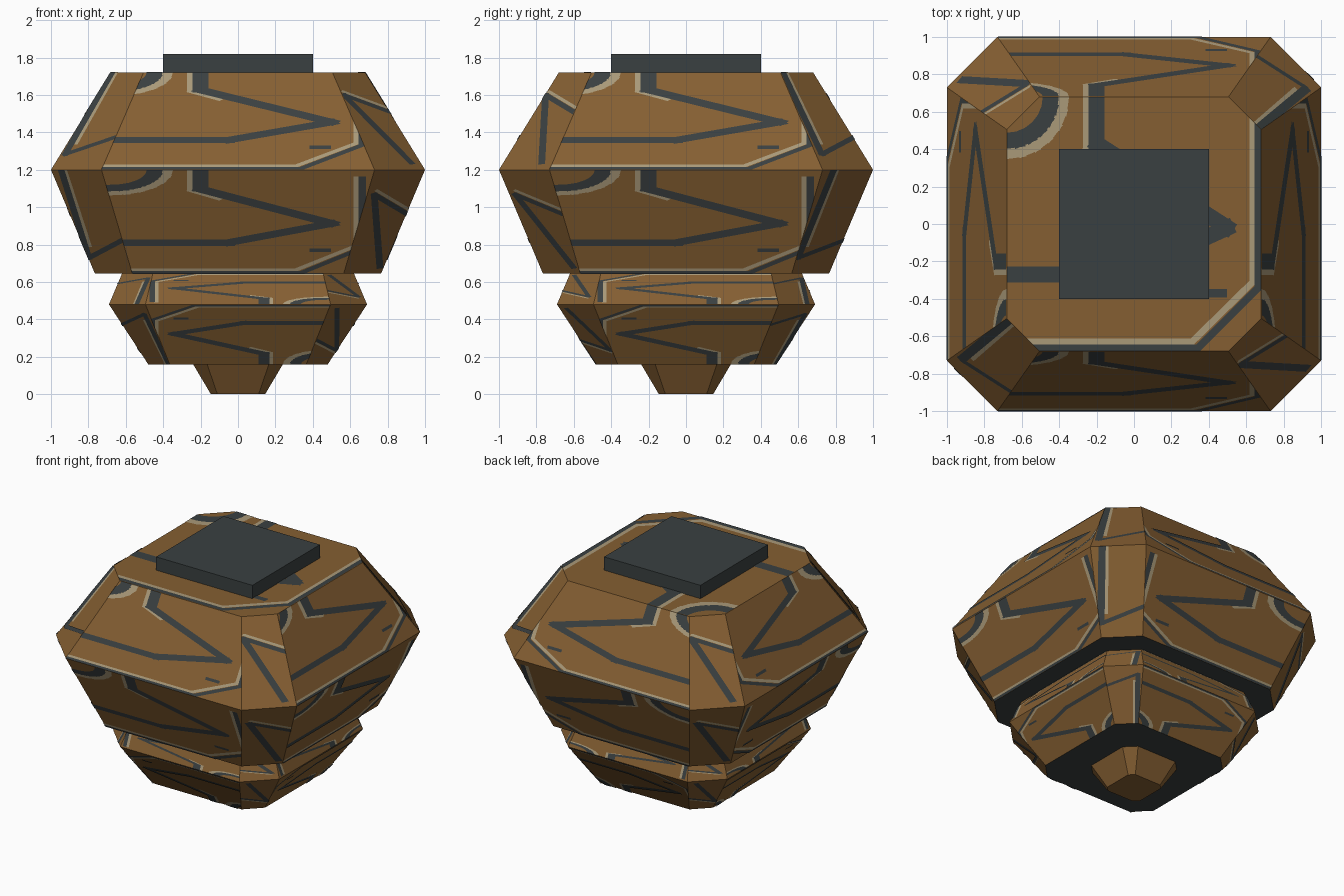
import bpy, bmesh, math
from mathutils import Vector

if "Cube" in bpy.data.objects:
    bpy.data.objects.remove(bpy.data.objects["Cube"])


def material(name, rgb):
    m = bpy.data.materials.new(name)
    m.diffuse_color = (*rgb, 1)
    m.use_nodes = True
    m.node_tree.nodes["Principled BSDF"].inputs["Base Color"].default_value = m.diffuse_color
    return m


BROWN = material("brown_wood", (0.235, 0.114, 0.032))
DARK = material("dark_slate", (0.042, 0.051, 0.053))
CREAM = material("cream_trim", (0.40, 0.32, 0.19))


def finish(name, bm, mats):
    me = bpy.data.meshes.new(name)
    bm.to_mesh(me)
    bm.free()
    for m in mats:
        me.materials.append(m)
    ob = bpy.data.objects.new(name, me)
    bpy.context.collection.objects.link(ob)


def octagon(h, i):
    return [(i, -h), (h, -i), (h, i), (i, h), (-i, h), (-h, i), (-h, -i), (-i, -h)]


def body(name, rings, dark_base):
    """Stack of chamfered-square rings (z, half width, half flat), top to bottom."""
    bm = bmesh.new()
    loops = [[bm.verts.new((x, y, z)) for x, y in octagon(h, i)] for z, h, i in rings]
    bm.faces.new(loops[0])
    for a, b in zip(loops, loops[1:]):
        for k in range(8):
            n = (k + 1) % 8
            bm.faces.new((a[k], b[k], b[n], a[n]))
    base = bm.faces.new(loops[-1][::-1])
    base.material_index = 1 if dark_base else 0
    bmesh.ops.recalc_face_normals(bm, faces=bm.faces)
    finish(name, bm, [BROWN, DARK])


UPPER = [(1.72, 0.68, 0.505), (1.2, 1.0, 0.73), (0.645, 0.765, 0.565)]
LOWER = [(0.645, 0.62, 0.455), (0.48, 0.69, 0.495), (0.16, 0.48, 0.365)]
FOOT = [(0.16, 0.24, 0.165), (0.0, 0.145, 0.11)]
body("upper_body", UPPER, True)
body("lower_body", LOWER, True)
body("foot", FOOT, False)

# square cap
bm = bmesh.new()
bmesh.ops.create_cube(bm, size=1)
for v in bm.verts:
    v.co = (v.co.x * 0.8, v.co.y * 0.8, 1.77 + v.co.z * 0.1)
finish("top_cap", bm, [DARK])


# ---- inlay pattern, drawn on a 1.36 square (u across, q down) ----
def stripe(points, w):
    out = []
    for a, b in zip(points, points[1:]):
        a, b = Vector(a), Vector(b)
        d = (b - a).normalized()
        s = Vector((-d.y, d.x)) * w / 2
        d *= w * 0.4
        out.append([a - d + s, a - d - s, b + d - s, b + d + s])
    return out


def arc(r, w):
    pts = [(-0.68 + r * math.cos(t), r * math.sin(t))
           for t in (k * math.pi / 12 for k in range(7))]
    return stripe(pts, w)


dark_main = (stripe([(-0.2, -0.1), (-0.2, 0.25), (0.5, 0.7), (-0.05, 0.95), (-0.9, 0.95)], 0.085)
             + arc(0.235, 0.085)
             + stripe([(-0.9, 1.345), (0.34, 1.345), (0.665, 1.02), (0.665, 0.1)], 0.04)
             + stripe([(0.40, 1.05), (0.48, 1.05)], 0.045))
cream_main = (stripe([(-0.255, -0.1), (-0.255, 0.27), (-0.1, 0.38)], 0.035)
              + arc(0.305, 0.055)
              + stripe([(-0.9, 1.31), (0.31, 1.31), (0.635, 0.99), (0.635, 0.1)], 0.035))
# two variants for the chamfered corners
dark_corner = [stripe([(-0.11, 0.0), (-0.14, 1.15), (0.25, 0.85)], 0.05),
               stripe([(0.2, 0.6), (-0.13, 0.32), (0.11, 1.27)], 0.05)]
cream_corner = [stripe([(-0.08, 0.0), (-0.1, 1.0)], 0.025),
                stripe([(0.2, 0.54), (-0.12, 0.27)], 0.03)]


def clip(poly, planes):
    for a, b, c in planes:
        out = []
        for p, q in zip(poly, poly[1:] + poly[:1]):
            dp, dq = a * p.x + b * p.y - c, a * q.x + b * q.y - c
            if dp <= 0:
                out.append(p)
            if dp * dq < 0:
                out.append(p.lerp(q, dp / (dp - dq)))
        poly = out
        if len(poly) < 3:
            return []
    return poly


inlay = {"dark": bmesh.new(), "cream": bmesh.new()}


def paint(kind, polys, planes, to3d, normal, flip=1.0, turned=False):
    bm = inlay[kind]
    lift = normal * (0.004 if kind == "dark" else 0.0025)
    for poly in polys:
        pts = [Vector((p.x * flip, 1 - p.y / 1.36 if turned else p.y / 1.36)) for p in poly]
        pts = clip(pts, planes)
        if pts:
            f = bm.faces.new([bm.verts.new(to3d(p.x, p.y) + lift) for p in pts])
            f.normal_update()
            if f.normal.dot(normal) < 0:
                f.normal_flip()


def side(r0, r1, angle, corner, variant, scale, turned):
    n = Vector((math.cos(angle), math.sin(angle), 0))
    t = Vector((-n.y, n.x, 0))
    if not corner and (t.x + t.y) < 0:
        t = -t  # flat sides are projected along the world axes
    (z0, h0, i0), (z1, h1, i1) = r0, r1
    k = math.sqrt(0.5)
    d0, d1 = ((h0 + i0) * k, (h1 + i1) * k) if corner else (h0, h1)
    w0, w1 = ((h0 - i0) * k, (h1 - i1) * k) if corner else (i0, i1)

    def to3d(u, v):
        p = n * (d0 + (d1 - d0) * v) + t * u
        p.z = z0 + (z1 - z0) * v
        return p

    normal = (n * (z0 - z1) + Vector((0, 0, d1 - d0))).normalized()
    planes = [(0, -1, 0), (0, 1, 1), (1, w0 - w1, w0), (-1, w0 - w1, w0)]
    dark, cream = ((dark_corner[variant], cream_corner[variant]) if corner
                   else (dark_main, cream_main))
    f = -scale if turned else scale
    paint("cream", cream, planes, to3d, normal, f, turned)
    paint("dark", dark, planes, to3d, normal, f, turned)


for rings, scale, turned in ((UPPER, 1.0, False), (LOWER, 0.69, True)):
    for r0, r1 in zip(rings, rings[1:]):
        for k in range(8):
            side(r0, r1, k * math.pi / 4, k % 2 == 1, (k // 2 + 1) // 2 % 2 if k % 2 == 0
                 else (1 if k in (3, 7) else 0), scale, turned)

# top face inlay, clipped to its octagon
top_planes = [(1, 0, 0.68), (-1, 0, 0.68), (0, -1, 0), (0, 1, 1)]
for sx in (1, -1):
    for sy in (1, -1):  # y = 0.68 - 1.36 v
        top_planes.append((sx, -sy * 1.36, 1.185 - sy * 0.68))
for kind, polys in (("cream", cream_main), ("dark", dark_main)):
    paint(kind, polys, top_planes,
          lambda u, v: Vector((u, 0.68 - 1.36 * v, 1.72)), Vector((0, 0, 1)))

finish("dark_inlay", inlay["dark"], [DARK])
finish("cream_inlay", inlay["cream"], [CREAM])
